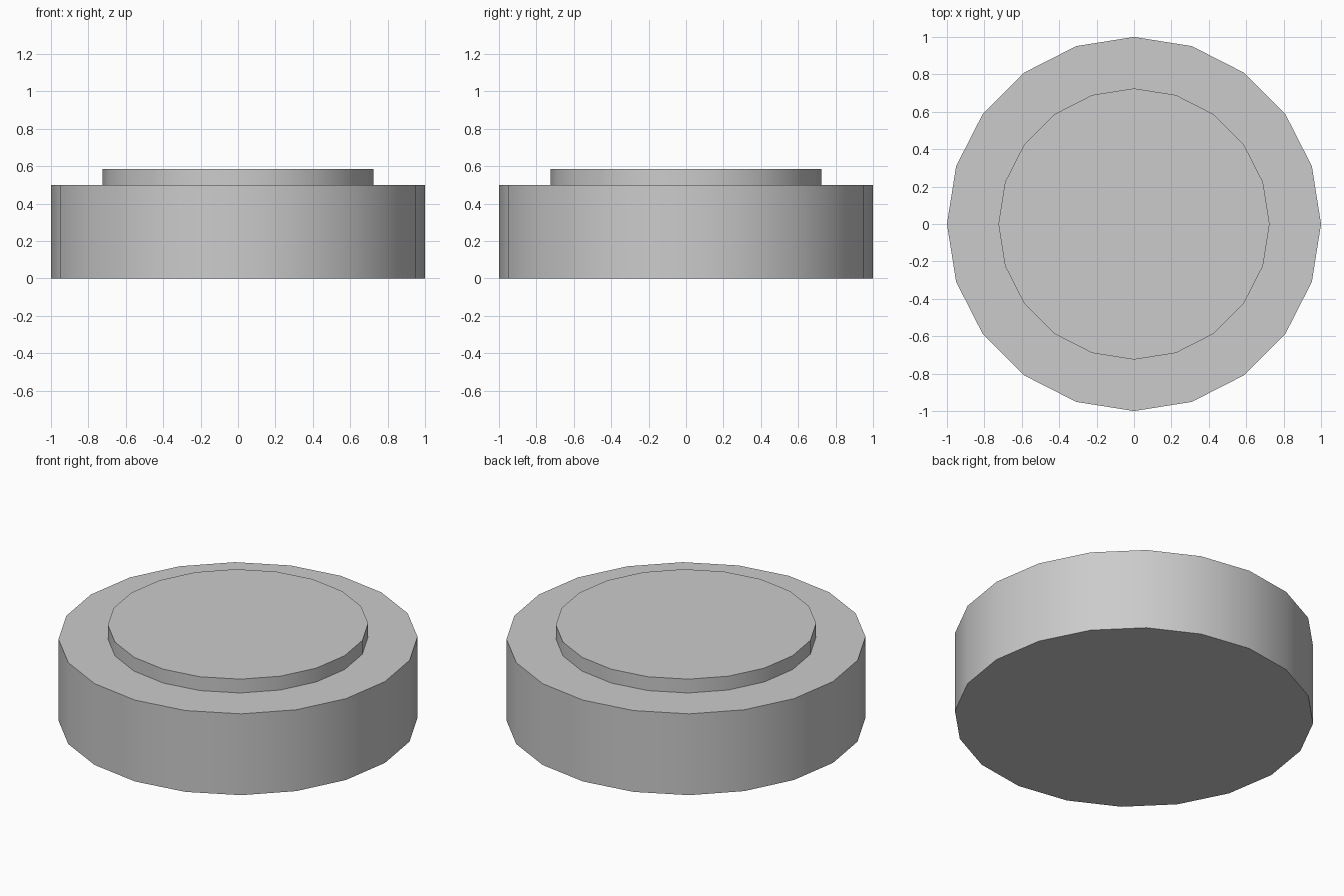
import bpy, bmesh, math

if "Cube" in bpy.data.objects:
    bpy.data.objects.remove(bpy.data.objects["Cube"])

SIDES = 20
# (radius, height) outline: base wall, shoulder, raised disc
PROFILE = [(1.0, 0.0), (1.0, 0.5), (0.725, 0.5), (0.725, 0.585)]

# stepped round base, turned from the outline
bm = bmesh.new()
rings = []
for r, z in PROFILE:
    rings.append([bm.verts.new((r * math.cos(2 * math.pi * i / SIDES),
                                r * math.sin(2 * math.pi * i / SIDES), z))
                  for i in range(SIDES)])
for lower, upper in zip(rings, rings[1:]):
    for i in range(SIDES):
        j = (i + 1) % SIDES
        bm.faces.new((lower[i], lower[j], upper[j], upper[i]))

# bottom and top caps
bm.faces.new(rings[0][::-1])
bm.faces.new(rings[-1])

mesh = bpy.data.meshes.new("stepped_disc")
bm.to_mesh(mesh)
bm.free()
disc = bpy.data.objects.new("stepped_disc", mesh)
bpy.context.collection.objects.link(disc)

# smooth round walls, sharp rims
bpy.context.view_layer.objects.active = disc
disc.select_set(True)
bpy.ops.object.shade_smooth_by_angle(angle=math.radians(30))
